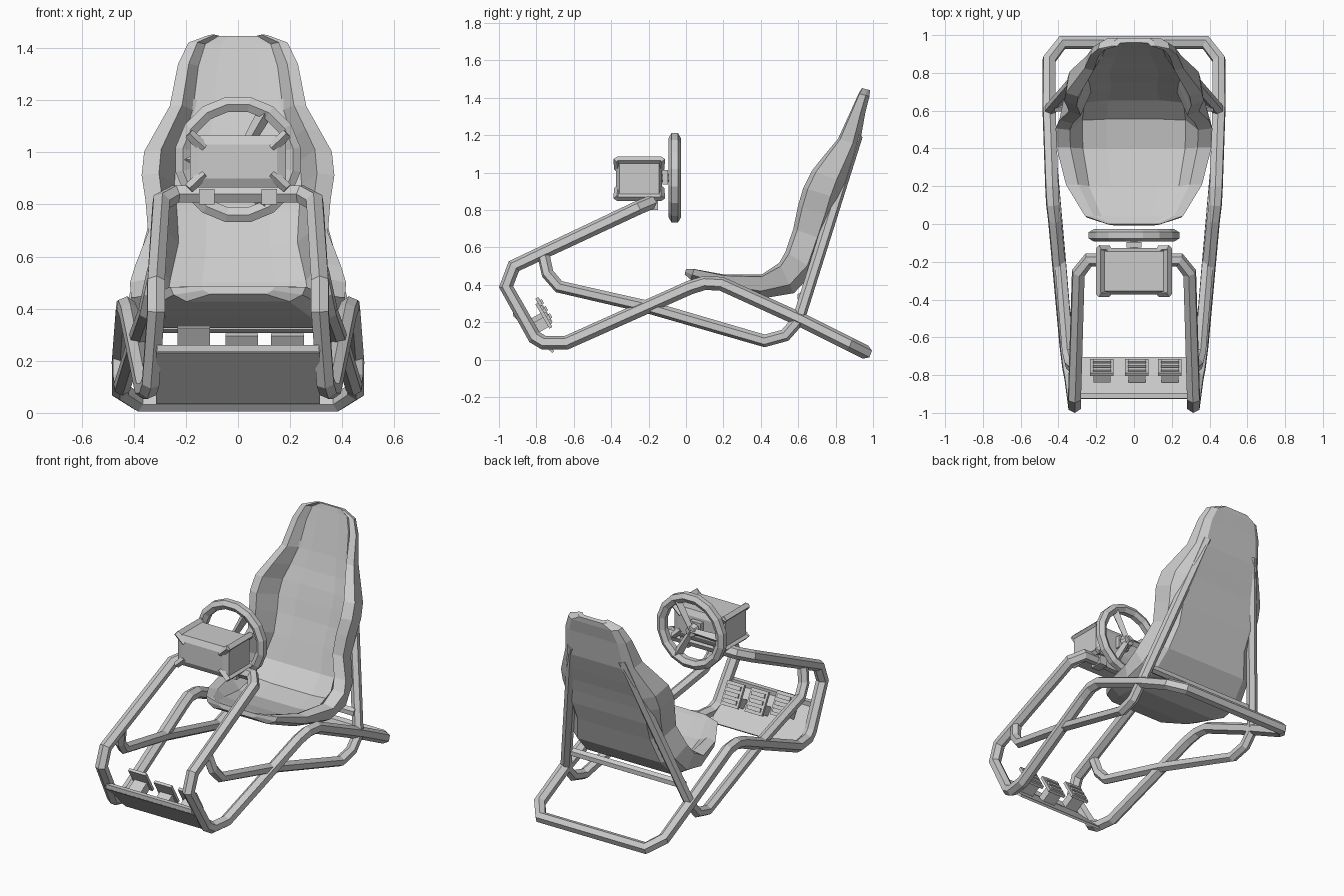
import bpy, bmesh, math
from mathutils import Vector, Matrix

cube = bpy.data.objects.get("Cube")
if cube:
    bpy.data.objects.remove(cube, do_unlink=True)

GREY = bpy.data.materials.new("plain grey")
GREY.use_nodes = True
GREY.diffuse_color = (0.6, 0.6, 0.6, 1)
GREY.node_tree.nodes["Principled BSDF"].inputs["Base Color"].default_value = (0.6, 0.6, 0.6, 1)


def finish(name, bm):
    bmesh.ops.recalc_face_normals(bm, faces=bm.faces)
    mesh = bpy.data.meshes.new(name)
    bm.to_mesh(mesh)
    bm.free()
    mesh.materials.append(GREY)
    obj = bpy.data.objects.new(name, mesh)
    bpy.context.collection.objects.link(obj)
    return obj


def box(name, size, loc, tilt=0.0):
    bm = bmesh.new()
    m = Matrix.Translation(loc) @ Matrix.Rotation(tilt, 4, 'X') @ Matrix.Diagonal((*size, 1))
    bmesh.ops.create_cube(bm, size=1, matrix=m)
    return finish(name, bm)


def bar(name, a, b, r1, r2, sides=6):
    """Straight rod from a to b."""
    a, b = Vector(a), Vector(b)
    bm = bmesh.new()
    m = Matrix.Translation((a + b) / 2) @ (b - a).to_track_quat('Z', 'Y').to_matrix().to_4x4()
    bmesh.ops.create_cone(bm, cap_ends=True, segments=sides, radius1=r1, radius2=r2,
                          depth=(b - a).length, matrix=m)
    return finish(name, bm)


def tube(name, points, radius, cyclic=False):
    """Six-sided bent pipe along a list of points."""
    curve = bpy.data.curves.new(name, 'CURVE')
    curve.dimensions = '3D'
    curve.bevel_depth = radius
    curve.bevel_resolution = 1
    curve.use_fill_caps = True
    s = curve.splines.new('POLY')
    s.points.add(len(points) - 1)
    for p, co in zip(s.points, points):
        p.co = (*co, 1)
    s.use_cyclic_u = cyclic
    s.use_smooth = False
    curve.materials.append(GREY)
    obj = bpy.data.objects.new(name, curve)
    bpy.context.collection.objects.link(obj)
    bpy.ops.object.select_all(action='DESELECT')
    obj.select_set(True)
    bpy.context.view_layer.objects.active = obj
    bpy.ops.object.convert(target='MESH')


def mirrored(points):
    return [(-x, y, z) for x, y, z in points]


# Main frame: one closed loop from the wheel mount to the rear foot
rail = [(.24, -.19, .84), (.295, -.26, .81), (.315, -.92, .50), (.315, -.962, .39),
        (.335, -.81, .12), (.345, -.76, .09), (.36, -.64, .09), (.42, .02, .385),
        (.43, .10, .41), (.435, .19, .405), (.45, .62, .21), (.45, .87, .085), (.38, .96, .04)]
tube("main_frame", rail + mirrored(rail)[::-1], .038, True)

# Side braces that rise into the backrest supports
brace = [(.315, -.76, .55), (.335, -.74, .46), (.35, -.68, .39), (.39, -.2, .28),
         (.445, .42, .10), (.45, .53, .13), (.45, .60, .21), (.18, .912, 1.2)]
tube("left_brace", brace, .034)
tube("right_brace", mirrored(brace), .034)
bar("seat_crossbar", (-.42, .62, .335), (.42, .62, .335), .028, .028)

# Bucket seat: stations of y, z, half width, bolster height, thickness
stations = [(0, .485, .14, 0, .03), (.04, .475, .26, .01, .05), (.2, .42, .36, .035, .05),
            (.40, .375, .41, .08, .05), (.555, .40, .415, .13, .05), (.655, .50, .395, .145, .045),
            (.71, .65, .345, .145, .04), (.755, .77, .355, .165, .04), (.785, .87, .37, .165, .04),
            (.815, .96, .36, .15, .04), (.85, 1.05, .315, .12, .04), (.885, 1.16, .262, .075, .045),
            (.93, 1.33, .23, .045, .03), (.952, 1.415, .19, .03, .03), (.96, 1.447, .11, .02, .025)]
bm = bmesh.new()
rings = []
for i, (y, z, w, d, t) in enumerate(stations):
    before, after = stations[max(i - 1, 0)], stations[min(i + 1, len(stations) - 1)]
    run = Vector((0, after[0] - before[0], after[1] - before[1])).normalized()
    normal = Vector((0, -run.z, run.y))
    half = [(.35 * w, 0), (.66 * w, .1 * d), (.82 * w, d), (w, .85 * d),
            (.95 * w, .2 * d - t / 2), (.76 * w, -t), (.3 * w, -t)]
    section = half + [(-x, n) for x, n in reversed(half)]
    rings.append([bm.verts.new(Vector((x, y, z)) + normal * n) for x, n in section])
for lower, upper in zip(rings, rings[1:]):
    for k in range(len(lower)):
        j = (k + 1) % len(lower)
        bm.faces.new((lower[k], lower[j], upper[j], upper[k]))
for end in (rings[0], rings[-1]):
    bm.faces.new(end)
finish("bucket_seat", bm)

# Steering wheel
WHEEL = Vector((0, -.06, .972))
R = .216
tube("wheel_rim", [WHEEL + Vector((R * math.cos(a), 0, R * math.sin(a)))
                   for a in (math.tau * (k + .5) / 16 for k in range(16))], .033, True)
bar("wheel_hub", WHEEL + Vector((0, -.02, 0)), WHEEL + Vector((0, .015, 0)), .045, .035, 8)
for k in range(3):
    a = math.radians(60 + 120 * k)
    bar("wheel_spoke", WHEEL, WHEEL + Vector((R * math.cos(a), 0, R * math.sin(a))), .02, .03, 4)
bar("steering_shaft", (0, -.16, .97), WHEEL, .022, .022)
box("shaft_collar", (.08, .03, .08), (0, -.11, .975))

# Wheel base: a box with raised ends and flared corner ribs
bm = bmesh.new()
bmesh.ops.create_cube(bm, size=1, matrix=Matrix.Translation((0, -.25, .965))
                      @ Matrix.Diagonal((.37, .21, .2, 1)))
ends = [f for f in bm.faces if abs(f.normal.y) > .9]
bmesh.ops.inset_individual(bm, faces=ends, thickness=.05, depth=.018)
finish("wheel_base", bm)
for sx in (-1, 1):
    for sz in (-1, 1):
        for sy in (-1, 1):
            bar("corner_rib", (sx * .13, -.25 + sy * .112, .967 + sz * .05),
                (sx * .188, -.25 + sy * .118, .967 + sz * .105), .023, .02, 4)
        bar("edge_rib", (sx * .178, -.365, .967 + sz * .097),
            (sx * .178, -.135, .967 + sz * .097), .022, .022, 4)
    box("mount_clamp", (.06, .08, .06), (sx * .12, -.19, .83))

# Pedal plate
TILT = -math.atan2(.19, .2)
box("pedal_plate", (.63, .29, .015), (0, -.815, .14), TILT)
box("plate_lip", (.62, .03, .03), (0, -.91, .245))

# Pedals with raised grip slats
SLOPE = -math.radians(60)
down = Vector((0, math.cos(SLOPE), math.sin(SLOPE)))
out = Vector((0, -math.sin(SLOPE), math.cos(SLOPE)))
for x, lift in ((-.17, .03), (.015, 0), (.19, 0)):
    c = Vector((x, -.76, .235 + lift))
    box("pedal", (.125, .15, .018), c, SLOPE)
    box("pedal_arm", (.09, .06, .10), c + down * .035 - out * .045, SLOPE)
    for k in (-1, 0, 1):
        box("pedal_slat", (.095, .026, .012), c + down * .044 * k + out * .013, SLOPE)
